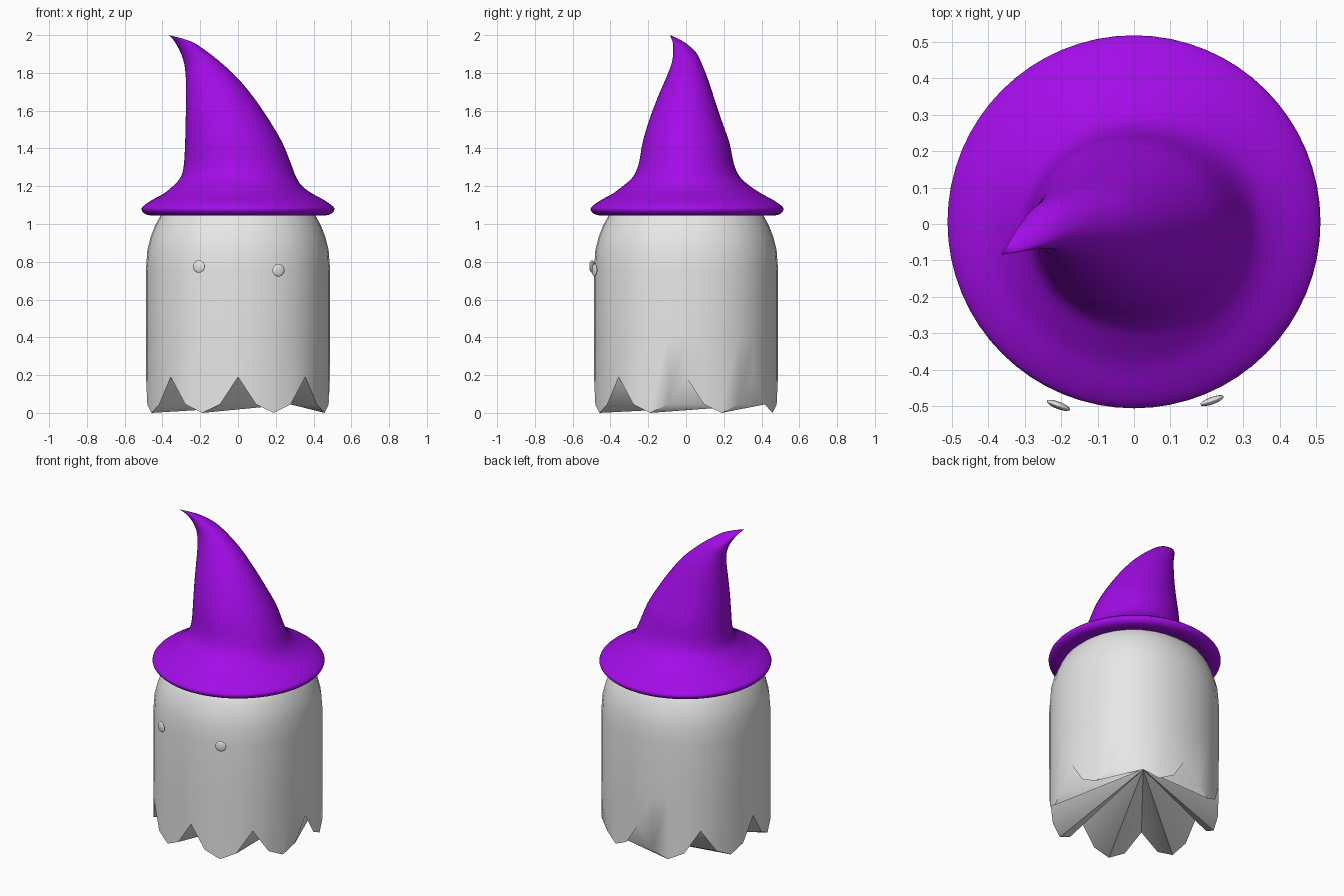
import bpy, bmesh, math
from mathutils import Vector

if "Cube" in bpy.data.objects:
    bpy.data.objects.remove(bpy.data.objects["Cube"])


def material(name, rgb):
    m = bpy.data.materials.new(name)
    m.use_nodes = True
    m.diffuse_color = (*rgb, 1)
    m.node_tree.nodes["Principled BSDF"].inputs["Base Color"].default_value = (*rgb, 1)
    return m


def finish(bm, name, mat, angle):
    mesh = bpy.data.meshes.new(name)
    bm.to_mesh(mesh)
    bm.free()
    obj = bpy.data.objects.new(name, mesh)
    bpy.context.collection.objects.link(obj)
    mesh.materials.append(mat)
    bpy.ops.object.select_all(action='DESELECT')
    obj.select_set(True)
    bpy.context.view_layer.objects.active = obj
    bpy.ops.object.shade_smooth_by_angle(angle=math.radians(angle))
    return obj


def bridge(bm, low, high):
    n = len(low)
    for i in range(n):
        j = (i + 1) % n
        bm.faces.new((low[i], low[j], high[j], high[i]))


def cap(bm, ring, tip):
    for i in range(len(ring)):
        bm.faces.new((ring[i], ring[(i + 1) % len(ring)], tip))


def catmull(points, steps):
    """Smooth list of tuples passing through all points."""
    pts = [Vector(p) for p in points]
    pts = [pts[0]] + pts + [pts[-1]]
    out = []
    for a, b, c, d in zip(pts, pts[1:], pts[2:], pts[3:]):
        for s in range(steps):
            t = s / steps
            out.append(0.5 * (2 * b + (c - a) * t + (2 * a - 5 * b + 4 * c - d) * t ** 2
                              + (3 * b - a - 3 * c + d) * t ** 3))
    return out + [pts[-1]]


grey = material("sheet grey", (0.8, 0.8, 0.8))
purple = material("hat purple", (0.40, 0.004, 0.88))

# Sheet body: slightly squarish tube with a domed top and a ragged hem
SIDES = 32
HEM = (0.19, 0.045, 0.0, 0.045)


def body_ring(bm, radius, heights):
    ring = []
    for i in range(SIDES):
        a = math.tau * i / SIDES
        r = radius * (1 + 0.035 * math.sin(2 * a) ** 2)
        ring.append(bm.verts.new((r * math.cos(a), r * math.sin(a), heights[i % 4])))
    return ring


bm = bmesh.new()
hem = body_ring(bm, 0.487, HEM)
lower = hem
for r, z in [(0.488, 0.4), (0.488, 0.75), (0.48, 0.86), (0.463, 0.93), (0.44, 0.99),
             (0.41, 1.045), (0.35, 1.1), (0.25, 1.14), (0.12, 1.165)]:
    ring = body_ring(bm, r, [z] * 4)
    bridge(bm, lower, ring)
    lower = ring
cap(bm, lower, bm.verts.new((0, 0, 1.17)))

# Underside: fan closing the ragged hem from one hem corner
HUB = 5
for k in range(1, SIDES - 1):
    bm.faces.new((hem[HUB], hem[(HUB + k + 1) % SIDES], hem[(HUB + k) % SIDES]))
finish(bm, "ghost_body", grey, 40)

# Hat: round brim, then a cone whose sections drift toward a curled tip
brim = [(0.3, 1.07), (0.42, 1.05), (0.46, 1.045), (0.495, 1.055), (0.511, 1.078),
        (0.495, 1.1), (0.45, 1.13), (0.395, 1.16)]
cone = [  # x min, x max, y min, y max, z
    (-0.345, 0.34, -0.335, 0.34, 1.2),
    (-0.302, 0.307, -0.28, 0.285, 1.25),
    (-0.286, 0.28, -0.25, 0.253, 1.32),
    (-0.28, 0.235, -0.23, 0.23, 1.43),
    (-0.277, 0.165, -0.195, 0.188, 1.55),
    (-0.275, 0.083, -0.15, 0.148, 1.67),
    (-0.276, 0.0, -0.107, 0.115, 1.77),
    (-0.285, -0.085, -0.076, 0.083, 1.85),
    (-0.305, -0.16, -0.068, 0.052, 1.91),
    (-0.332, -0.235, -0.07, -0.005, 1.96),
    (-0.35, -0.305, -0.079, -0.052, 1.985)]
sections = [(-r, r, 0.006 - r, 0.006 + r, z) for r, z in brim] + cone

bm = bmesh.new()
lower = None
for x0, x1, y0, y1, z in catmull(sections, 3):
    ring = []
    for i in range(64):
        a = math.tau * i / 64
        ring.append(bm.verts.new(((x0 + x1) / 2 + (x1 - x0) / 2 * math.cos(a),
                                  (y0 + y1) / 2 + (y1 - y0) / 2 * math.sin(a), z)))
    if lower:
        bridge(bm, lower, ring)
    lower = ring
cap(bm, lower, bm.verts.new((-0.365, -0.084, 2.0)))
finish(bm, "pointed_hat", purple, 60)

# Eyes: small flattened discs just off the sheet
for name, place, turn in [("right_eye", (-0.207, -0.497, 0.775), -21),
                          ("left_eye", (0.214, -0.484, 0.755), 20)]:
    bm = bmesh.new()
    bmesh.ops.create_uvsphere(bm, u_segments=24, v_segments=12, radius=1)
    eye = finish(bm, name, grey, 60)
    eye.scale = (0.034, 0.01, 0.033)
    eye.location = place
    eye.rotation_euler.z = math.radians(turn)
